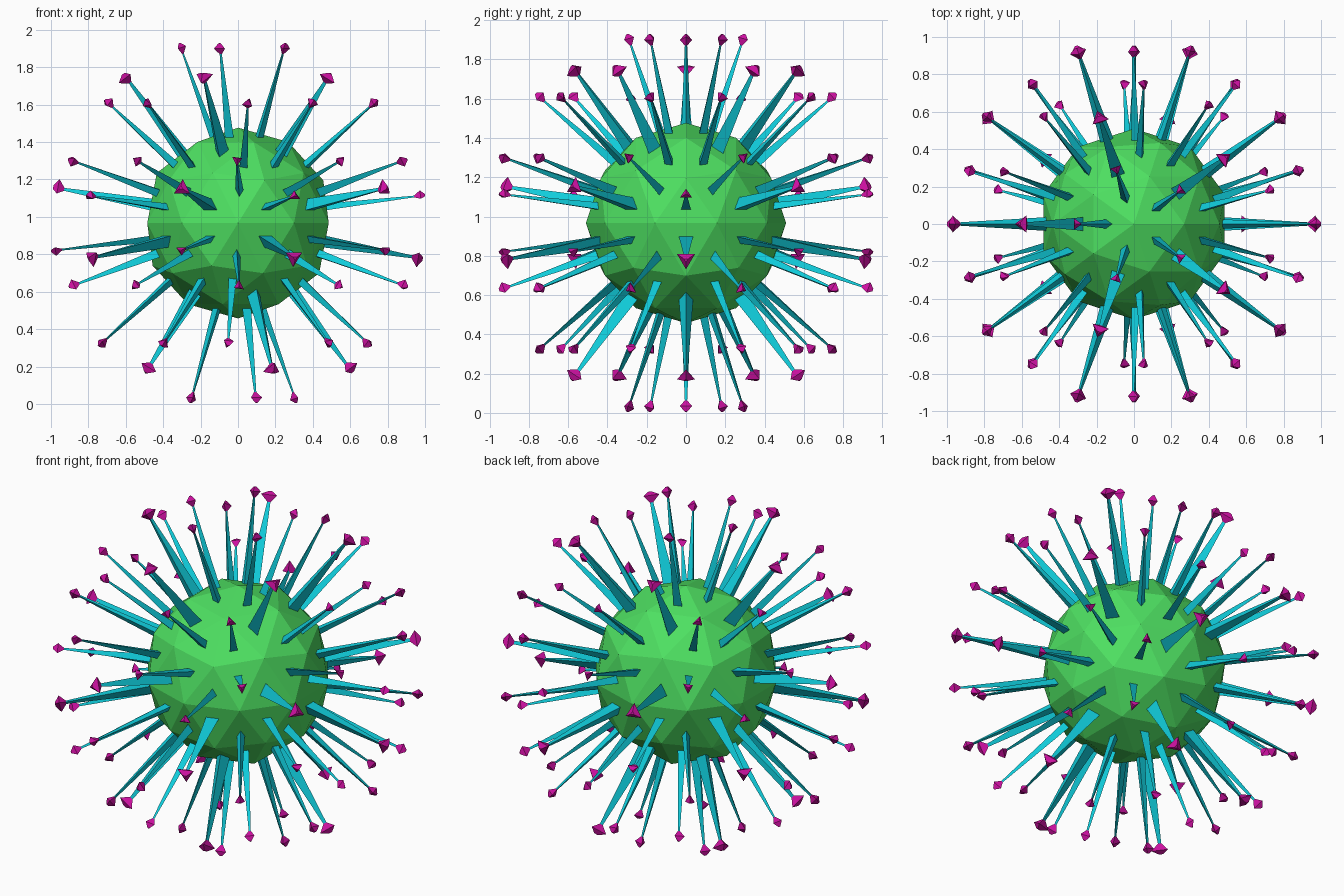
import bpy, bmesh
from mathutils import Vector

if "Cube" in bpy.data.objects:
    bpy.data.objects.remove(bpy.data.objects["Cube"])

CENTRE = Vector((0, 0, 0.967))
RADIUS = 0.51


def material(name, rgb):
    m = bpy.data.materials.new(name)
    m.diffuse_color = (*rgb, 1)
    m.use_nodes = True
    m.node_tree.nodes["Principled BSDF"].inputs["Base Color"].default_value = m.diffuse_color
    return m


def finish(bm, name, mat):
    bmesh.ops.recalc_face_normals(bm, faces=bm.faces)
    mesh = bpy.data.meshes.new(name)
    bm.to_mesh(mesh)
    bm.free()
    mesh.materials.append(mat)
    obj = bpy.data.objects.new(name, mesh)
    obj.location = CENTRE
    bpy.context.collection.objects.link(obj)


def loft(bm, base, stations):
    """Skin scaled copies of a base triangle, pushed out along its normal."""
    corners, mid, normal = base
    rings = [[bm.verts.new(mid + normal * d + (c - mid) * s) for c in corners]
             for d, s in stations]
    for a, b in zip(rings, rings[1:]):
        for i in range(3):
            j = (i + 1) % 3
            bm.faces.new((a[i], a[j], b[j], b[i]))
    bm.faces.new(rings[0][::-1])
    bm.faces.new(rings[-1])


# Faceted core, every face inset to a small triangle that roots a spike
core = bmesh.new()
bmesh.ops.create_icosphere(core, subdivisions=2, radius=RADIUS)
roots = list(core.faces)
bmesh.ops.inset_individual(core, faces=roots, thickness=0.07, depth=0.0,
                           use_even_offset=True)
bases = [([v.co.copy() for v in f.verts], f.calc_center_median(), f.normal.copy())
         for f in roots]

# Tapered three-sided spikes and their flared tips
spikes, tips = bmesh.new(), bmesh.new()
for base in bases:
    loft(spikes, base, [(0, 1), (0.47, 0.25)])
    loft(tips, base, [(0.47, 0.25), (0.505, 1.25), (0.53, 0.3)])

finish(core, "core", material("green", (0.075, 0.74, 0.12)))
finish(spikes, "spikes", material("cyan", (0.005, 0.6, 0.7)))
finish(tips, "spike_tips", material("magenta", (0.6, 0.005, 0.35)))
